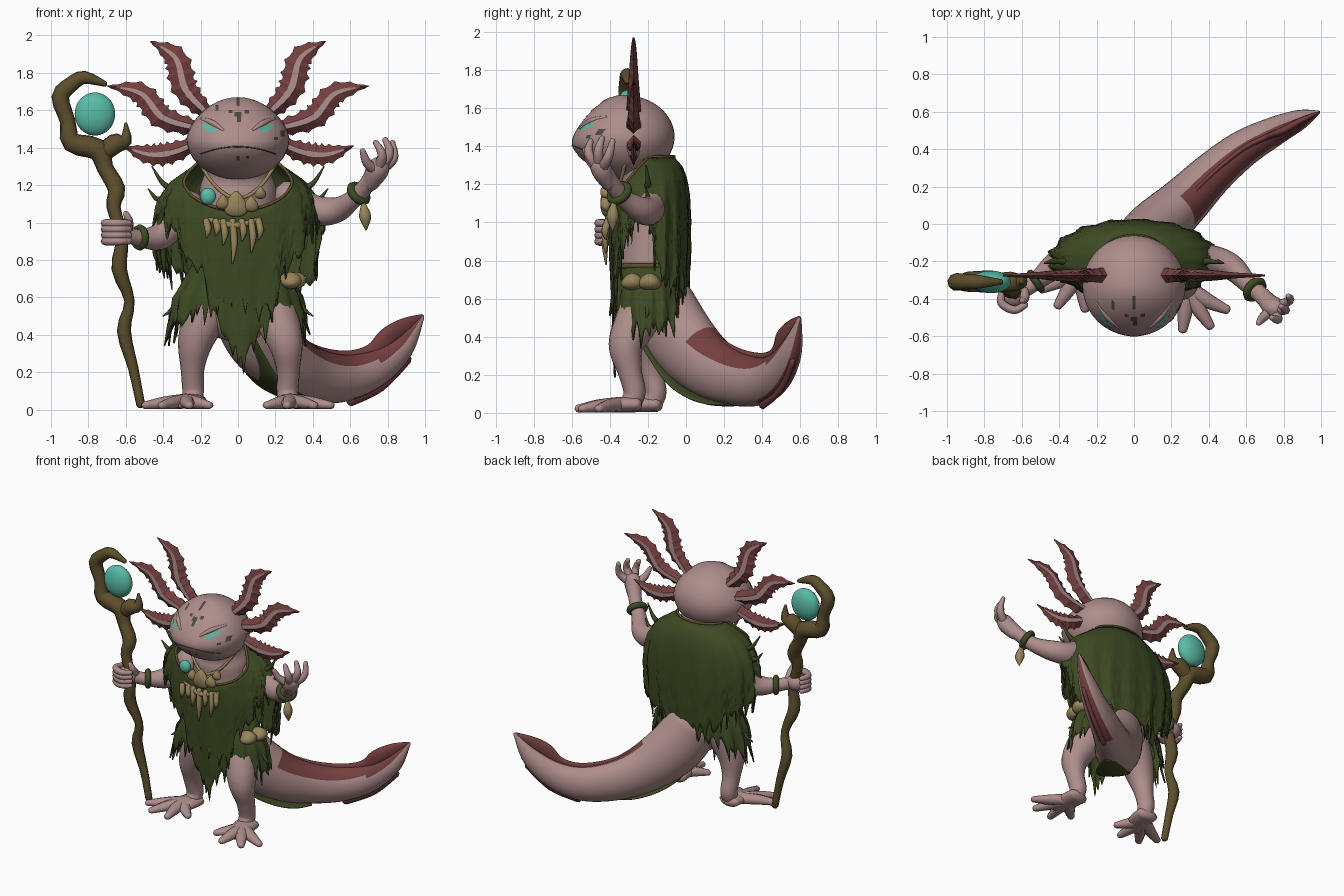
import bpy, bmesh, math, random
from mathutils import Vector
from mathutils.bvhtree import BVHTree

random.seed(4)
if "Cube" in bpy.data.objects:
    bpy.data.objects.remove(bpy.data.objects["Cube"])


def material(name, rgb):
    m = bpy.data.materials.new(name)
    m.use_nodes = True
    m.diffuse_color = (*rgb, 1)
    m.node_tree.nodes["Principled BSDF"].inputs["Base Color"].default_value = (*rgb, 1)
    return m


SKIN = material("dusty pink skin", (0.42, 0.27, 0.26))
FIN = material("maroon fin", (0.175, 0.05, 0.05))
CLOTH = material("moss green cloth", (0.047, 0.069, 0.017))
WOOD = material("brown wood", (0.11, 0.078, 0.026))
GEM = material("turquoise gem", (0.1, 0.5, 0.38))
BONE = material("tan bone", (0.31, 0.235, 0.105))
SPOT = material("dark grey spot", (0.075, 0.065, 0.06))


def make(name, verts, faces, mats, idx=None, smooth=True):
    me = bpy.data.meshes.new(name)
    me.from_pydata([tuple(v) for v in verts], [], faces)
    for m in mats:
        me.materials.append(m)
    for i, p in enumerate(me.polygons):
        p.use_smooth = smooth
        p.material_index = idx[i] if idx else 0
    bm = bmesh.new()
    bm.from_mesh(me)
    bmesh.ops.recalc_face_normals(bm, faces=bm.faces)
    bm.to_mesh(me)
    bm.free()
    ob = bpy.data.objects.new(name, me)
    bpy.context.collection.objects.link(ob)
    return ob


def spline(pts, steps, closed=False):
    """Smooth path through points of any dimension."""
    pts = [Vector(p) for p in pts]
    n, out = len(pts), []
    get = (lambda i: pts[i % n]) if closed else (lambda i: pts[min(max(i, 0), n - 1)])
    for i in range(n if closed else n - 1):
        a, b, c, d = (get(i + k) for k in (-1, 0, 1, 2))
        for s in range(steps):
            t = s / steps
            out.append(0.5 * (2 * b + (c - a) * t + (2 * a - 5 * b + 4 * c - d) * t * t
                              + (3 * b - a - 3 * c + d) * t ** 3))
    return out if closed else out + [pts[-1]]


def sweep(name, pts, mat, n=12, steps=5, up=(0, 0, 1), flat=1, closed=False, paint=None):
    """Tube along (x, y, z, radius) points with rounded ends."""
    path = spline(pts, steps, closed)
    m = len(path)
    verts, faces = [], []

    def ring(c, r, side, top):
        for j in range(n):
            a = math.tau * j / n
            verts.append(c + top * math.cos(a) * r + side * math.sin(a) * r * flat)

    for i, p in enumerate(path):
        nxt = path[(i + 1) % m] if closed else path[min(i + 1, m - 1)]
        prv = path[i - 1] if closed or i else path[0]
        t = (nxt - prv).xyz.normalized()
        side = t.cross(Vector(up)).normalized()
        top = side.cross(t)
        c, r = p.xyz, max(p[3], 0.001)
        if i == 0 and not closed:
            ring(c - t * r * 0.5, r * 0.7, side, top)
            first = c - t * r * 0.75
        ring(c, r, side, top)
        if i == m - 1 and not closed:
            ring(c + t * r * 0.5, r * 0.7, side, top)
            last = c + t * r * 0.75
    rows = len(verts) // n
    for i in range(rows if closed else rows - 1):
        for j in range(n):
            k, q = (i + 1) % rows, (j + 1) % n
            faces.append((i * n + j, i * n + q, k * n + q, k * n + j))
    idx = [paint(f // n / rows, f % n) if paint else 0 for f in range(len(faces))]
    if not closed:
        verts += [first, last]
        for j in range(n):
            q = (j + 1) % n
            faces += [(rows * n, j, q), (rows * n + 1, (rows - 1) * n + j, (rows - 1) * n + q)]
        idx += [idx[0], idx[-1]] * n
    return make(name, verts, faces, mat if isinstance(mat, list) else [mat], idx)


def ball(name, loc, size, mat, shape=lambda p: p):
    bm = bmesh.new()
    bmesh.ops.create_uvsphere(bm, u_segments=40, v_segments=24, radius=1)
    for v in bm.verts:
        p = shape(v.co.copy())
        v.co = Vector(loc) + Vector(p[i] * size[i] for i in range(3))
    tree = BVHTree.FromBMesh(bm)
    me = bpy.data.meshes.new(name)
    bm.to_mesh(me)
    bm.free()
    me.materials.append(mat)
    me.polygons.foreach_set("use_smooth", [True] * len(me.polygons))
    bpy.context.collection.objects.link(bpy.data.objects.new(name, me))
    return tree


def table(rows, x):
    """Linear lookup in rows sorted by their first entry."""
    for a, b in zip(rows, rows[1:]):
        if x <= b[0]:
            t = max(0, (x - a[0]) / (b[0] - a[0]))
            return [u + (v - u) * t for u, v in zip(a[1:], b[1:])]
    return rows[-1][1:]


def cloth(name, profile, top, hem, jag, cols=168, rows=16):
    """Ragged garment around the body; returns its top edge."""
    verts, faces = [], []
    for c in range(cols):
        a = math.tau * c / cols
        tear = random.uniform(-jag, 0) if c % 4 == 2 else random.uniform(0, jag)
        deg = math.degrees(a)
        z0, z1 = top(a), hem(min(deg, 360 - deg), deg < 180) + tear
        for r in range(rows):
            t = r / (rows - 1)
            z = z0 + (z1 - z0) * t
            rx, ry = table(profile, z)
            k = 1 + t * (0.035 * math.sin(a * 17) + random.uniform(-0.025, 0.025))
            verts.append((rx * k * math.sin(a), -0.19 - ry * k * math.cos(a), z))
            if r:
                i, j = c * rows + r, (c + 1) % cols * rows + r
                faces.append((i - 1, i, j, j - 1))
    ob = make(name, verts, faces, [CLOTH])
    ob.modifiers.new("thickness", "SOLIDIFY").thickness = 0.01
    return verts[::rows]


# Head and body
def head_shape(p):
    f = max(0, -p.y)
    return Vector((p.x * (1 - 0.14 * max(0, p.z)), p.y, p.z * (1 - 0.4 * f * f) - 0.14 * f * f))


face = ball("head", (0, -0.33, 1.45), (0.275, 0.27, 0.22), SKIN, head_shape)
sweep("torso", [(0, -.19, .45, .13), (0, -.19, .6, .175), (0, -.19, .8, .165), (0, -.19, 1.0, .16),
                (0, -.19, 1.17, .165), (0, -.22, 1.28, .14), (0, -.27, 1.38, .15)],
      SKIN, 24, up=(0, 1, 0), flat=1.25)


def on_face(x, z, lift=0.004):
    hit, normal = face.ray_cast(Vector((x, -2, z)), Vector((0, 1, 0)))[:2]
    return hit + normal * lift


def patch(name, x, z, outline, tilt, mat):
    c, s = math.cos(tilt), math.sin(tilt)
    n = len(outline)
    verts = [on_face(x + u * c - v * s, z + u * s + v * c) for u, v in [(0, 0)] + outline]
    make(name, verts, [(0, i + 1, (i + 1) % n + 1) for i in range(n)], [mat])


almond = [(.042 * math.cos(math.tau * i / 10), .015 * math.sin(math.tau * i / 10)) for i in range(10)]
for s, side in ((1, "left"), (-1, "right")):
    patch(side + "_eye", s * .15, 1.503, almond, s * .42, GEM)
    sweep(side + "_brow", [(*on_face(s * x, z, -.004), r) for x, z, r in
                           ((.08, 1.495, .008), (.14, 1.535, .016), (.2, 1.555, .008))], SKIN)
sweep("mouth", [(*on_face(x / 20, 1.405 - .0024 * x * x, 0), .0035) for x in range(-4, 5)], SPOT, 6)
for x, z, w, h in ((0, 1.64, .009, .02), (0, 1.575, .018, .012), (.005, 1.55, .01, .014), (-.11, 1.61, .008, .015),
                   (.045, 1.59, .012, .009), (-.04, 1.59, .01, .007), (0, 1.345, .008, .012), (.05, 1.35, .008, .006),
                   (.235, 1.475, .01, .016), (.2, 1.45, .01, .008)):
    patch("spot", x, z, [(-w, -h), (w, -h), (w, h), (-w, h)], 0, SPOT)


# Frilled gills, three per side
def gill(name, s, pts, width):
    path = spline(pts, 9)
    n, verts, faces, idx = len(path), [], [], []
    for i, p in enumerate(path):
        t = i / (n - 1)
        d = (path[min(i + 1, n - 1)] - path[max(i - 1, 0)]).normalized()
        w = width * (0.55 + 0.6 * math.sin(math.pi * min(1, t * 1.1))) * min(1, (1 - t) * 4 + .05)
        jag = 1.16 if i % 3 == 1 else 0.9
        rib = .32 - .17 * t
        thick = 0.036 * (1 - t) + 0.005
        for k, y in ((jag, 0), (rib, -1), (-rib, -1), (-jag, 0), (-rib, 1), (rib, 1)):
            verts.append((s * (p.x - d.y * w * k), -0.275 + y * thick, p.y + d.x * w * k))
        if i:
            for j in range(6):
                q, o = (j + 1) % 6, i * 6
                faces.append((o - 6 + j, o - 6 + q, o + q, o + j))
                idx.append(0 if j in (1, 4) and t < .86 else 1)
    make(name, verts, faces, [SKIN, FIN], idx, False)


for s, side in ((1, "left"), (-1, "right")):
    gill(side + "_upper_gill", s, ((.16, 1.58), (.28, 1.71), (.335, 1.88), (.47, 1.97)), .06)
    gill(side + "_middle_gill", s, ((.2, 1.5), (.4, 1.56), (.52, 1.69), (.7, 1.73)), .056)
    gill(side + "_lower_gill", s, ((.19, 1.44), (.35, 1.375), (.48, 1.365), (.62, 1.41)), .05)

# Tail with ridge and fins
tail = [(.02, -.12, .55, .19), (.12, -.02, .38, .195), (.27, .12, .245, .17), (.42, .27, .18, .145),
        (.58, .4, .17, .125), (.74, .49, .225, .1), (.88, .555, .34, .068), (.985, .597, .495, .012)]
sweep("tail", tail, [SKIN, FIN], 24, 7, flat=.8,
      paint=lambda t, j: int((t > .23 and (j + 1) % 24 < (5 if t < .68 else 6)) or (t > .55 and j in (10, 11, 12, 13))))
sweep("tail_top_fin", [(x, y, z + r * .88, .035) for x, y, z, r in tail[2:5]] +
      [(.71, .465, .31, .04), (.8, .5, .385, .055), (.89, .55, .445, .045), (.985, .597, .497, .014)], FIN, 10, flat=.4)
sweep("tail_under_fin", [(x + .02, y, z - r * .95, .035) for x, y, z, r in tail[4:7]], FIN, 8, flat=.5)

# Legs and webbed feet
for s, side, dy, dx in ((1, "left", -.06, 0), (-1, "right", .05, -.025)):
    leg = [(.15, -.19 - dy, .62, .12), (.21, -.23 - dy / 2, .48, .115), (.255, -.255, .35, .092),
           (.268, -.235, .22, .064), (.265, -.21, .11, .058), (.265, -.23, .055, .054)]
    sweep(side + "_leg", [(s * (x + dx), y + dy, z, r) for x, y, z, r in leg], SKIN, 16, up=(0, 1, 0))
    sweep(side + "_foot", [(s * (.27 + dx), -.2 + dy, .045, .04), (s * (.285 + dx), -.31 + dy, .042, .038),
                           (s * .31, -.4 + dy, .025, .02)], SKIN, flat=2)
    for x, y in ((.15, -.42), (.26, -.51), (.41, -.49), (.5, -.4)):
        sweep(side + "_toe", [(s * .28, -.28 + dy, .045, .04), (s * (x + .285) / 2, (y - .3) / 2 + dy, .036, .034),
                              (s * x, y + dy, .022, .02)], SKIN, 8, flat=1.2)

# Arms and hands
sweep("left_arm", [(.25, -.19, 1.15, .08), (.4, -.19, 1.07, .08), (.52, -.23, 1.065, .07), (.61, -.32, 1.12, .05),
                   (.68, -.38, 1.19, .045), (.73, -.43, 1.26, .05)], SKIN, 16)
sweep("left_palm", [(.7, -.4, 1.2, .04), (.74, -.44, 1.27, .055), (.76, -.455, 1.31, .05)], SKIN, up=(0, 1, 0), flat=1.1)
for (x, y, z), (u, v, w) in (((.69, -.5, 1.32), (.665, -.53, 1.385)), ((.77, -.51, 1.36), (.735, -.5, 1.43)),
                             ((.81, -.46, 1.37), (.785, -.44, 1.445)), ((.83, -.41, 1.34), (.825, -.385, 1.43))):
    sweep("left_finger", [(.745, -.45, 1.27, .03), (x, y, z, .025), (u, v, w, .015)], SKIN, 8, up=(0, 1, 0))
sweep("right_arm", [(-.25, -.19, 1.1, .09), (-.36, -.19, .98, .08), (-.43, -.23, .92, .07),
                    (-.54, -.32, .92, .045), (-.62, -.37, .945, .045)], SKIN, 16)
ball("right_fist", (-.64, -.38, .945), (.07, .065, .06), SKIN)
for k in range(4):
    z = .9 + k * .032
    sweep("right_finger", [(-.58, -.43, z, .018), (-.64, -.46, z, .022), (-.71, -.42, z, .022), (-.7, -.35, z, .016)], SKIN, 8)
sweep("right_thumb", [(-.59, -.36, .96, .03), (-.585, -.4, 1.01, .024), (-.6, -.41, 1.05, .016)], SKIN, 8)


# Bracelets and charm
def band(name, c, r, axis, mat, thick):
    q = Vector(axis).to_track_quat("Z", "Y")
    sweep(name, [(*(Vector(c) + q @ Vector((r * math.cos(a), r * math.sin(a), 0))), thick)
                 for a in (math.tau * i / 8 for i in range(8))], mat, 8, 4, up=axis, closed=True)


band("left_bracelet", (.645, -.35, 1.155), .052, (.7, -.6, .7), CLOTH, .022)
band("right_bracelet", (-.525, -.305, .92), .05, (-.8, -.55, 0), CLOTH, .02)
sweep("charm", [(.67, -.38, 1.1, .012), (.68, -.385, 1.03, .032), (.685, -.385, .96, .004)], BONE, 8, up=(0, 1, 0))

# Poncho, skirt and under-tail flap
hems = [(0, .22), (12, .34), (24, .53), (32, .72), (48, .86), (66, 1.0), (86, .98), (98, .72), (125, .63), (180, .55)]
neck = cloth("poncho", [(.25, .38, .185), (.6, .42, .2), (.9, .45, .215), (1.02, .445, .215), (1.13, .42, .21),
                        (1.22, .36, .2), (1.29, .26, .175), (1.36, .16, .115)],
             lambda a: 1.345 - .28 * max(0, math.cos(a)) ** 1.5,
             lambda d, left: table(hems, d - 4 if left else d + 4)[0] + (.08 if not left and 90 < d < 140 else 0), .08)
sweep("poncho_rim", [(*v, .009) for v in neck[::4]], WOOD, 6, 3, closed=True)
cloth("skirt", [(.35, .385, .22), (.6, .345, .2), (.7, .29, .185), (.79, .235, .165)], lambda a: .78,
      lambda d, left: .61 - .2 * math.sin(math.radians(d)), .08, 120, 8)
sweep("belt", [(.235 * math.sin(a), -.19 - .165 * math.cos(a), .77, .016)
               for a in (math.tau * i / 16 for i in range(16))], WOOD, 8, 3, closed=True)
sweep("under_tail_flap", [(-.01, -.19, .5, .018), (.05, -.14, .32, .018), (.13, -.05, .18, .018), (.23, .05, .1, .018),
                          (.34, .15, .055, .015), (.43, .24, .04, .006)], CLOTH, flat=6)
for s in (-1, 1):
    for x, z, u, w in ((.36, 1.18, .46, 1.3), (.4, 1.12, .48, 1.18), (.3, .62, .4, .5)):
        sweep("frayed_strand", [(s * x, -.2, z, .022), (s * (x + u) / 2, -.2, (z + w) / 2 - .02, .014),
                                (s * u, -.21, w, .004)], CLOTH, 6, up=(0, 1, 0))

# Necklace and belt pouches
sweep("necklace", [(x / 100, -.4 + abs(x) * .004, 1.13 + x * x * .00045, .01) for x in range(-20, 21, 5)], BONE, 8)
for x, z, size in ((-.01, 1.1, .058), (-.08, 1.11, .033), (.07, 1.1, .036), (.12, 1.16, .028)):
    ball("shell", (x, -.42, z), (size, .03, size * 1.2), BONE, lambda p: Vector((p.x * (1 - .5 * p.z), p.y, p.z)))
sweep("bone_string", [(-.2, -.36, 1.03, .012), (-.1, -.405, 1.0, .017), (0, -.415, .985, .017), (.12, -.4, 1.02, .01)],
      BONE, 8)
for x, drop in ((-.17, .08), (-.12, .07), (-.08, .12), (-.03, .22), (.02, .1), (.07, .16), (.11, .09)):
    sweep("hanging_tooth", [(x, -.41, 1.01, .018), (x + .01, -.425, 1.0 - drop / 2, .018),
                            (x, -.42, 1.0 - drop, .004)], BONE, 8, up=(0, 1, 0))
ball("pendant_gem", (-.16, -.39, 1.14), (.042, .03, .045), GEM)
for x, y, z in ((.28, -.28, .69), (.305, -.19, .69)):
    ball("pouch", (x, y, z), (.06, .058, .045), BONE, lambda p: Vector((p.x, p.y * (1 - .3 * p.z), p.z)))

# Gnarled staff with orb
sweep("staff", [(-.52, -.3, .025, .024), (-.56, -.3, .22, .028), (-.61, -.31, .42, .038), (-.58, -.33, .58, .028),
                (-.635, -.36, .75, .042), (-.62, -.37, .92, .034), (-.665, -.36, 1.08, .038), (-.65, -.34, 1.18, .048),
                (-.71, -.32, 1.29, .045), (-.75, -.31, 1.39, .06), (-.89, -.31, 1.43, .055), (-.91, -.31, 1.54, .042),
                (-.95, -.31, 1.67, .048), (-.89, -.31, 1.74, .042), (-.82, -.31, 1.775, .036), (-.71, -.31, 1.74, .015)],
      WOOD, 9, 3, up=(0, 1, 0))
sweep("staff_prong", [(-.73, -.31, 1.36, .045), (-.66, -.31, 1.42, .055), (-.6, -.31, 1.44, .035), (-.6, -.31, 1.53, .008)],
      WOOD, 9, 3, up=(0, 1, 0))
ball("orb", (-.765, -.31, 1.58), (.108, .06, .115), GEM)
